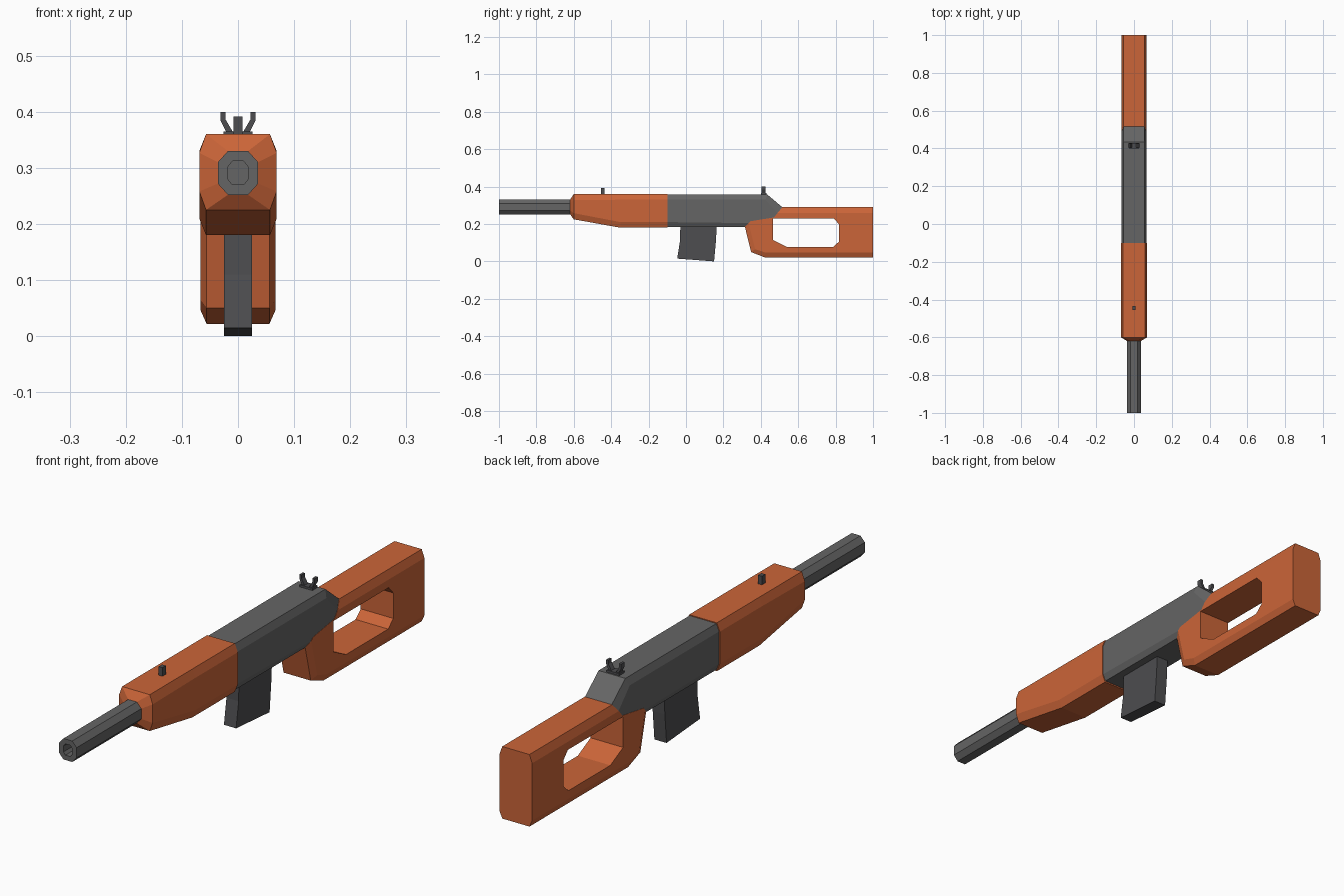
import bpy, bmesh

if "Cube" in bpy.data.objects:
    bpy.data.objects.remove(bpy.data.objects["Cube"])


def material(name, r, g, b):
    m = bpy.data.materials.new(name)
    m.diffuse_color = (r, g, b, 1)
    m.use_nodes = True
    m.node_tree.nodes["Principled BSDF"].inputs["Base Color"].default_value = m.diffuse_color
    return m


ORANGE = material("orange", 0.6, 0.13, 0.04)
STEEL = material("steel", 0.13, 0.13, 0.13)
DARK = material("dark_steel", 0.075, 0.075, 0.08)


def loft(name, rings, mat):
    """Join equal-length rings of 3D points with quads and cap both ends."""
    bm = bmesh.new()
    loops = [[bm.verts.new(p) for p in ring] for ring in rings]
    n = len(loops[0])
    for a, b in zip(loops, loops[1:]):
        for i in range(n):
            j = (i + 1) % n
            bm.faces.new((a[i], a[j], b[j], b[i]))
    bm.faces.new(loops[0])
    bm.faces.new(loops[-1])
    bmesh.ops.recalc_face_normals(bm, faces=bm.faces)
    me = bpy.data.meshes.new(name)
    bm.to_mesh(me)
    bm.free()
    ob = bpy.data.objects.new(name, me)
    bpy.context.collection.objects.link(ob)
    if mat:
        me.materials.append(mat)
    return ob


def octagon(y, hx, z0, z1, cx, cz):
    """Chamfered rectangle across the length of the model."""
    return [(hx - cx, y, z1), (hx, y, z1 - cz), (hx, y, z0 + cz), (hx - cx, y, z0),
            (cx - hx, y, z0), (-hx, y, z0 + cz), (-hx, y, z1 - cz), (cx - hx, y, z1)]


def side(x, pts):
    return [(x, y, z) for y, z in pts]


def slab(name, pts, hx, mat):
    """Side profile extruded across x."""
    return loft(name, [side(-hx, pts), side(hx, pts)], mat)


def bevel_slab(name, outer, inner, x_edge, x_face, mat):
    """Side profile whose flat cheeks are inset from the outline."""
    return loft(name, [side(-x_face, inner), side(-x_edge, outer),
                       side(x_edge, outer), side(x_face, inner)], mat)


# Barrel with recessed bore
BARREL = (0.036, 0.252, 0.33, 0.018, 0.02)
BORE = (0.018, 0.27, 0.312, 0.008, 0.01)
loft("barrel", [octagon(-0.6, *BARREL), octagon(-1, *BARREL),
                octagon(-1, *BORE), octagon(-0.85, *BORE)], STEEL)

# Handguard, tapering underneath towards the front
loft("handguard", [octagon(-0.62, *BARREL),
                   octagon(-0.6, 0.069, 0.225, 0.36, 0.012, 0.033),
                   octagon(-0.35, 0.069, 0.18, 0.36, 0.012, 0.03),
                   octagon(-0.1, 0.069, 0.18, 0.36, 0.012, 0.03)], ORANGE)

# Receiver
bevel_slab("receiver",
           [(-0.1, 0.357), (0.435, 0.357), (0.515, 0.29), (0.47, 0.235),
            (0.345, 0.215), (0.315, 0.185), (-0.1, 0.185)],
           [(-0.1, 0.33), (0.425, 0.33), (0.49, 0.26), (0.47, 0.235),
            (0.345, 0.215), (0.335, 0.205), (-0.1, 0.21)],
           0.055, 0.066, STEEL)

# Skeleton stock with cut-out
stock = bevel_slab("stock",
                   [(0.315, 0.185), (0.345, 0.215), (0.47, 0.235), (0.515, 0.29),
                    (1, 0.29), (1, 0.022), (0.42, 0.022), (0.348, 0.05)],
                   [(0.335, 0.205), (0.345, 0.215), (0.47, 0.235), (0.49, 0.26),
                    (1, 0.26), (1, 0.047), (0.425, 0.047), (0.37, 0.065)],
                   0.056, 0.067, ORANGE)
cutter = slab("stock_cutter",
              [(0.465, 0.23), (0.79, 0.23), (0.817, 0.2), (0.817, 0.105),
               (0.787, 0.077), (0.54, 0.077), (0.465, 0.115)], 0.2, ORANGE)
cutter.hide_render = True
mod = stock.modifiers.new("cutout", 'BOOLEAN')
mod.operation = 'DIFFERENCE'
mod.solver = 'EXACT'
mod.object = cutter
bpy.context.view_layer.objects.active = stock
bpy.ops.object.modifier_apply(modifier=mod.name)
bpy.data.objects.remove(cutter)

# Magazine
slab("magazine", [(-0.03, 0.2), (0.165, 0.2), (0.16, 0.11), (0.15, 0),
                  (-0.047, 0.015), (-0.032, 0.11)], 0.025, DARK)

# Front sight post
slab("front_sight", [(-0.455, 0.355), (-0.435, 0.355), (-0.435, 0.392),
                     (-0.455, 0.392)], 0.008, DARK)

# Rear sight: base plate and two bent prongs
slab("rear_sight_base", [(0.4, 0.355), (0.43, 0.355), (0.43, 0.365), (0.4, 0.365)],
     0.026, DARK)
PRONG = [(0.008, 0.362), (0.02, 0.362), (0.031, 0.384), (0.031, 0.4),
         (0.022, 0.4), (0.022, 0.386)]
for label, s in (("left", -1), ("right", 1)):
    loft("rear_sight_prong_" + label,
         [[(s * x, y, z) for x, z in PRONG] for y in (0.405, 0.425)], DARK)
